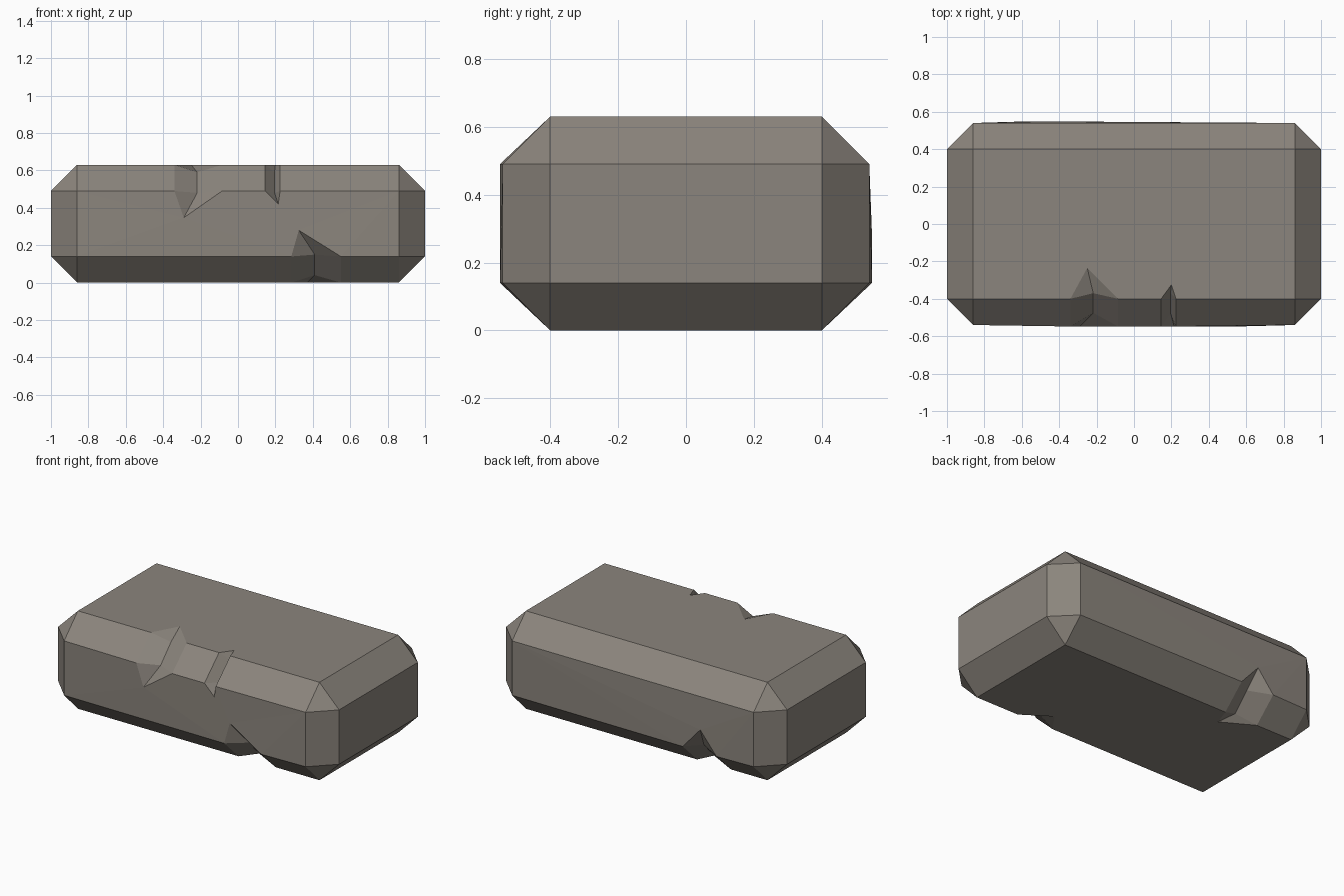
import bpy
import bmesh

if "Cube" in bpy.data.objects:
    bpy.data.objects.remove(bpy.data.objects["Cube"])

X, Y, H, C = 1.0, 0.54, 0.63, 0.14      # half length, half depth, height, chamfer
BULGE = 0.548                           # the long sides swell slightly at mid-length

# chips along the long edges: left, right, tip on flat face (x, |y|),
# groove x, tip on side (x, distance from flat face)
chips = {
    (-1, 1): [(-0.34, -0.085, (-0.25, 0.235), -0.218, (-0.29, 0.283)),
              (0.145, 0.225, (0.20, 0.325), 0.195, (0.215, 0.21))],
    (-1, 0): [(0.285, 0.55, (0.37, 0.28), 0.41, (0.325, 0.28))],
    (1, 0): [(-0.60, -0.36, (-0.40, 0.285), -0.46, (-0.485, 0.28))],
    (1, 1): [],
}

bm = bmesh.new()
cache = {}


def v(x, y, z):
    key = (round(x, 4), round(y, 4), round(z, 4))
    if key not in cache:
        cache[key] = bm.verts.new(key)
    return cache[key]


def face(*vs):
    return bm.faces.new(vs)


# long chamfers, broken by chips, with outlines for the adjoining faces
flat, side = {}, {}
for (sy, top), cuts in chips.items():
    def p(x, y, d):
        return v(x, sy * y, H - d if top else d)
    hs, ss = [p(-X + C, Y - C, 0)], [p(-X + C, Y, C)]
    for left, right, tip, gx, toe in cuts:
        l1, l2 = p(left, Y - C, 0), p(left, BULGE, C)
        r1, r2 = p(right, Y - C, 0), p(right, BULGE, C)
        t, f = p(tip[0], tip[1], 0), p(toe[0], BULGE, toe[1])
        a, b = p(gx, 0.37, 0.04), p(gx, 0.475, 0.15)
        face(hs[-1], ss[-1], l2, l1)
        for e1, e2 in ((l1, l2), (r1, r2)):
            face(t, e1, a)
            face(a, e1, e2, b)
            face(b, e2, f)
        hs += [l1, t, r1]
        ss += [l2, f, r2]
    h_end, s_end = p(X - C, Y - C, 0), p(X - C, Y, C)
    face(hs[-1], ss[-1], s_end, h_end)
    flat[sy, top] = hs + [h_end]
    side[sy, top] = ss + [s_end]

# top and bottom, front and back
for top in (0, 1):
    face(*flat[-1, top], *reversed(flat[1, top]))
for sy in (-1, 1):
    face(*side[sy, 0], *reversed(side[sy, 1]))

# end faces with their chamfers and corner triangles
for sx in (-1, 1):
    xe, xi, yi = sx * X, sx * (X - C), Y - C
    face(v(xe, -yi, C), v(xe, yi, C), v(xe, yi, H - C), v(xe, -yi, H - C))
    for z, zi in ((0, C), (H, H - C)):
        face(v(xi, -yi, z), v(xi, yi, z), v(xe, yi, zi), v(xe, -yi, zi))
        for sy in (-1, 1):
            face(v(xi, sy * yi, z), v(xe, sy * yi, zi), v(xi, sy * Y, zi))
    for sy in (-1, 1):
        face(v(xe, sy * yi, C), v(xe, sy * yi, H - C),
             v(xi, sy * Y, H - C), v(xi, sy * Y, C))

bmesh.ops.recalc_face_normals(bm, faces=bm.faces)
bmesh.ops.triangulate(bm, faces=[f for f in bm.faces if len(f.verts) > 4])
mesh = bpy.data.meshes.new("stone_block")
bm.to_mesh(mesh)
bm.free()

# warm grey stone
stone = bpy.data.materials.new("warm grey stone")
stone.diffuse_color = (0.26, 0.235, 0.205, 1)
stone.use_nodes = True
stone.node_tree.nodes["Principled BSDF"].inputs["Base Color"].default_value = stone.diffuse_color
mesh.materials.append(stone)
block = bpy.data.objects.new("stone_block", mesh)
bpy.context.collection.objects.link(block)
